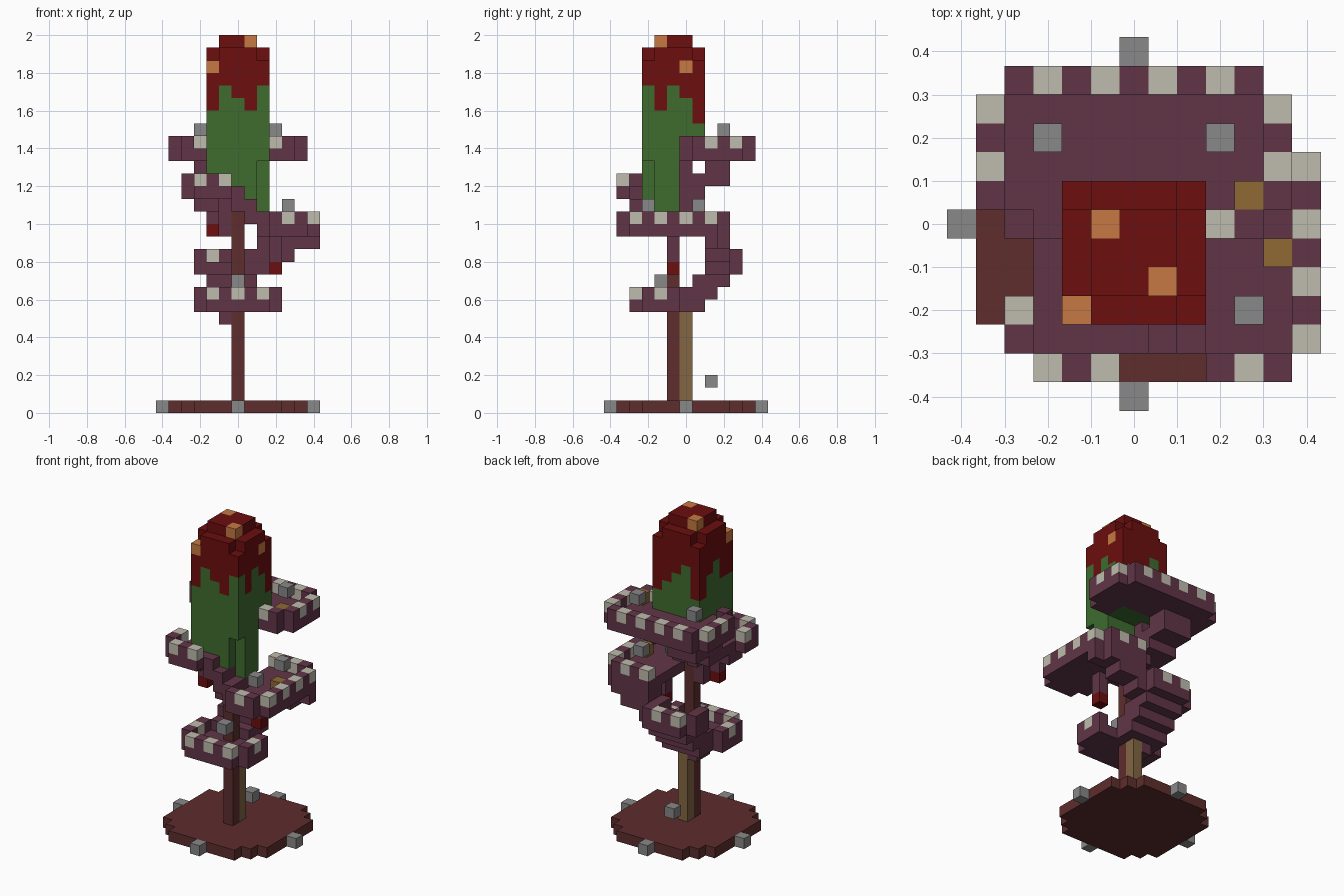
import bpy
import bmesh
from mathutils import Vector

if "Cube" in bpy.data.objects:
    bpy.data.objects.remove(bpy.data.objects["Cube"])

UNIT = 1 / 15  # edge of one block


def linear(value):
    value = value / 255
    return value / 12.92 if value <= 0.04045 else ((value + 0.055) / 1.055) ** 2.4


PALETTE = {
    "plum": (97, 53, 71), "bone": (191, 187, 173), "grey": (136, 136, 136),
    "dark_red": (108, 14, 14), "green": (62, 108, 47), "brown": (94, 45, 45),
    "tan": (130, 102, 66), "ochre": (142, 106, 52), "orange": (197, 121, 66),
}
NAMES = list(PALETTE)
MATERIALS = []
for name, rgb in PALETTE.items():
    mat = bpy.data.materials.new(name)
    mat.use_nodes = True
    colour = tuple(linear(c) for c in rgb) + (1,)
    mat.diffuse_color = colour
    shader = mat.node_tree.nodes["Principled BSDF"]
    shader.inputs["Base Color"].default_value = colour
    shader.inputs["Roughness"].default_value = 0.9
    MATERIALS.append(mat)

blocks = {}  # grid cell -> (part, colour)


def span(value):
    """A single index, or an inclusive pair."""
    low, high = value if isinstance(value, tuple) else (value, value)
    return range(low, high + 1)


def box(part, colour, x, y, z):
    for i in span(x):
        for j in span(y):
            for k in span(z):
                blocks[i, j, k] = (part, colour)


def terrace(part, rows, level, on_rim, odd_row=0, odd_side=0):
    """Floor given as (x range, y range) rows, with a toothed rim one block up."""
    cells = {(i, j) for x, y in rows for i in span(x) for j in span(y)}
    ends = (min(j for i, j in cells), max(j for i, j in cells))
    for i, j in cells:
        box(part, "plum", i, j, level)
        if on_rim(i, j):
            bone = i % 2 == odd_row if j in ends else j % 2 == odd_side
            box(part, "bone" if bone else "plum", i, j, level + 1)


# Round base with four studs
for j in range(-5, 6):
    half = min(5, 8 - abs(j))
    box("base", "brown", (-half, half), j, 0)
for i, j in ((6, 0), (-6, 0), (0, 6), (0, -6)):
    box("base_studs", "grey", i, j, 0)
box("floating_stud", "grey", 0, 2, 2)

# Pole with a lighter rear batten
box("pole", "brown", 0, -1, (1, 19))
box("pole_batten", "tan", 0, 0, (1, 7))

# Lowest terrace at the front, with a bracket below
terrace("lowest_terrace", [((-2, 2), -4), ((-3, 3), (-3, -1)), ((-2, 1), (0, 1))],
        8, lambda i, j: j == -4 or abs(i) == 3)
box("lowest_bracket", "plum", -1, (-1, 0), 7)

# Steps up to the rear landing
box("rear_steps", "plum", (-2, 1), (0, 2), 9)
box("rear_steps", "plum", (-2, 1), (1, 3), 10)
terrace("rear_landing", [((-3, 2), (2, 3)), ((-2, 1), 4)],
        11, lambda i, j: j == 4 or i == -3)

# Steps up to the left terrace
box("left_steps", "plum", (1, 4), (2, 3), 12)
box("left_steps", "plum", (2, 5), (2, 3), 13)
box("left_steps", "plum", 6, 2, 13)
terrace("left_terrace", [((3, 5), -5), ((2, 6), (-4, 2)), ((2, 5), 3)],
        14, lambda i, j: j in (-5, 3) or i == 6)

# Steps across the front to the right terrace
for k in (15, 16, 17):
    box("front_steps", "plum", (16 - k, 17 - k), (-4, -2), k)
terrace("right_terrace", [((-3, -1), (-5, -1)), (-4, (-4, -3))],
        17, lambda i, j: j == -5 or i == -4, odd_row=1, odd_side=1)
box("right_bracket", "plum", (-3, -2), (-3, -2), 16)
box("right_bracket", "plum", -1, -1, (14, 16))

# Steps up to the top terrace
box("top_steps", "plum", (-3, -1), (-1, 1), 17)
box("top_steps", "plum", (-3, -1), (0, 3), 18)
box("top_steps", "plum", (-3, -1), (2, 3), 19)
box("top_steps", "plum", -1, 0, (16, 19))
terrace("top_terrace", [((-4, 4), (0, 5)), ((-5, 5), (1, 4))],
        20, lambda i, j: j == 5 or abs(i) == 5 or j == 0 and (i > 2 or i == -4),
        odd_row=1)

# Hanging vines with red tips
for i, j, k in ((3, -1, 11), (-2, -2, 14)):
    box("vines", "plum", i, j, (k + 1, k + 2))
    box("vine_tips", "dark_red", i, j, k)

# Studs and ochre pots on the terraces
for cell in ((0, -2, 10), (4, -3, 16), (4, 1, 16), (3, 3, 22), (-3, 3, 22)):
    box("terrace_studs", "grey", *cell)
for cell in ((5, -1, 15), (4, 1, 21)):
    box("pots", "ochre", *cell)

# Green column, its foot stepped over the stairs and notched at one corner
for i in range(-2, 3):
    foot = 18 - max(i, 0)
    for j in range(-3, 0):
        if (i, j) != (2, -3):
            box("column", "green", i, j, (foot, 19))
box("column", "green", (-2, 2), (-3, 1), (20, 27))

# Red cap dripping down the column
FRONT_DRIP = (24, 26, 25, 24, 26)
SIDE_DRIP = (26, 24, 26, 25, 23)
for i in range(-2, 3):
    for j in range(-3, 2):
        drip = FRONT_DRIP[i + 2] if j in (-3, 1) and abs(i) < 2 else SIDE_DRIP[j + 3]
        if (i, j) == (-2, -3):
            drip = 24
        corner = abs(i) == 2 and j in (-3, 1)
        box("cap", "dark_red", i, j, (drip, 27 if corner else 28))
box("cap", "dark_red", (-1, 1), (-2, 0), 29)
for cell in ((1, -2, 29), (-1, 0, 29), (-2, -3, 27), (2, 0, 27)):
    box("cap_spots", "orange", *cell)

# Turn each part into a mesh of its exposed block faces
AXES = [Vector(v) for v in ((1, 0, 0), (0, 1, 0), (0, 0, 1))]
for part in dict.fromkeys(p for p, c in blocks.values()):
    bm = bmesh.new()
    for cell, (owner, colour) in blocks.items():
        if owner != part:
            continue
        centre = Vector(cell) + AXES[2] / 2
        for n, axis in enumerate(AXES):
            for normal in (axis, -axis):
                if tuple(int(a + b) for a, b in zip(cell, normal)) in blocks:
                    continue
                u = AXES[(n + 1) % 3] / 2
                v = normal.cross(u)
                mid = centre + normal / 2
                corners = (mid - u - v, mid + u - v, mid + u + v, mid - u + v)
                face = bm.faces.new([bm.verts.new(c * UNIT) for c in corners])
                face.material_index = NAMES.index(colour)
    bmesh.ops.remove_doubles(bm, verts=bm.verts, dist=UNIT / 100)
    mesh = bpy.data.meshes.new(part)
    bm.to_mesh(mesh)
    bm.free()
    for mat in MATERIALS:
        mesh.materials.append(mat)
    bpy.context.scene.collection.objects.link(bpy.data.objects.new(part, mesh))
